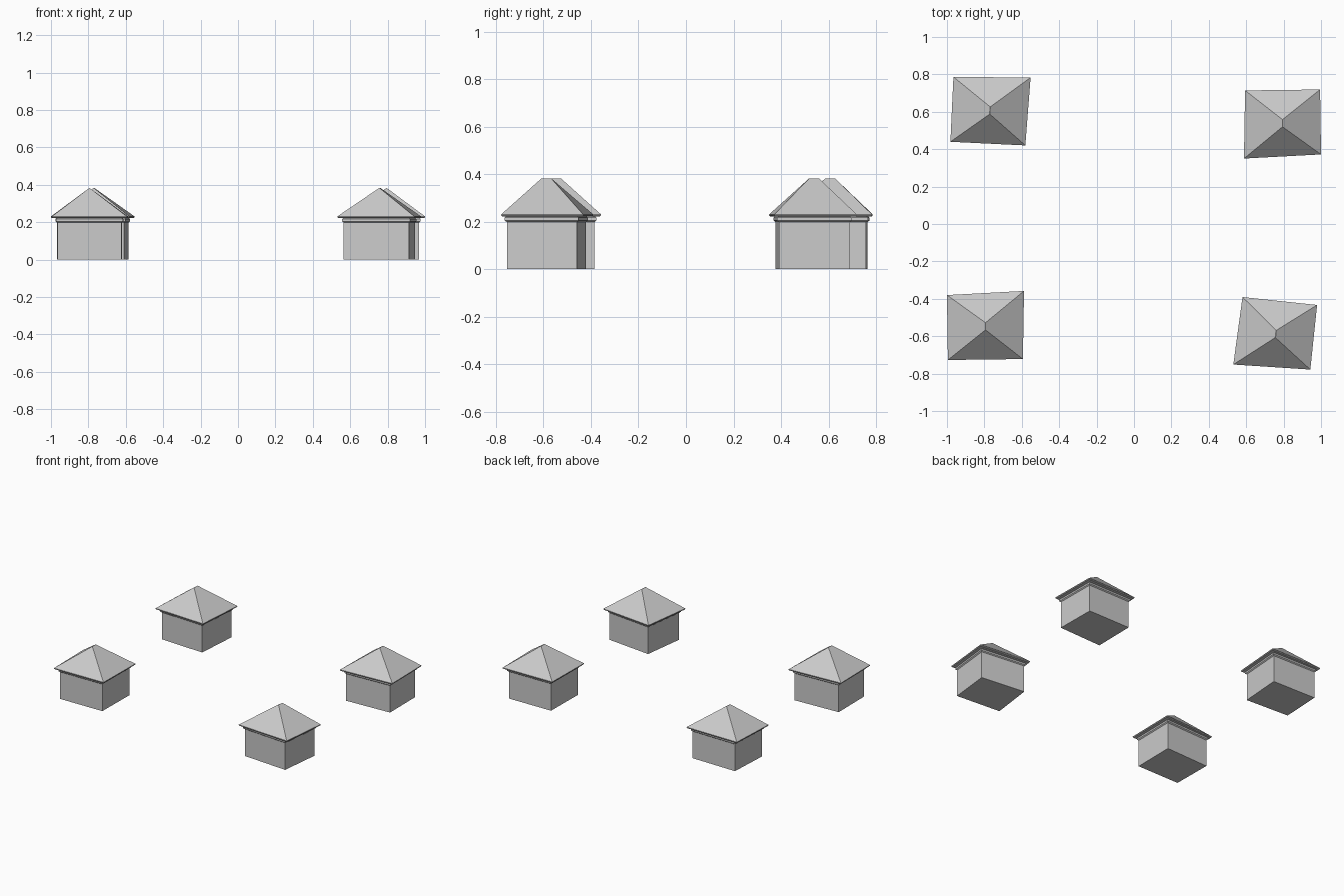
import bpy, bmesh
from math import radians

if "Cube" in bpy.data.objects:
    bpy.data.objects.remove(bpy.data.objects["Cube"])

# Slightly skewed plan outlines shared by all four huts
ROOF = [(-.206, -.189), (.206, -.167), (.201, .180), (-.200, .175)]
WALL = [(-.175, -.162), (.174, -.147), (.171, .150), (-.171, .147)]
RIDGE = [(-.001, -.02), (.001, -.02), (.001, .02), (-.001, .02)]


def grow(outline, d):
    return [(x + (d if x > 0 else -d), y + (d if y > 0 else -d)) for x, y in outline]


def loft(name, rings):
    """Capped skin through a list of (outline, height) rings."""
    bm = bmesh.new()
    loops = [[bm.verts.new((x, y, z)) for x, y in outline] for outline, z in rings]
    for a, b in zip(loops, loops[1:]):
        for i in range(4):
            j = (i + 1) % 4
            bm.faces.new((a[i], a[j], b[j], b[i]))
    bm.faces.new(loops[0][::-1])
    bm.faces.new(loops[-1])
    bmesh.ops.recalc_face_normals(bm, faces=bm.faces)
    mesh = bpy.data.meshes.new(name)
    bm.to_mesh(mesh)
    bm.free()
    return mesh


parts = {
    # plain walls with a closed floor
    "walls": loft("walls", [(WALL, 0), (WALL, .22)]),
    # small moulding below the eaves
    "cornice": loft("cornice", [(grow(WALL, -.002), .197), (grow(WALL, .008), .205),
                                (grow(WALL, .008), .217), (grow(WALL, .002), .223)]),
    # hipped roof with a thin eave and very short ridge
    "roof": loft("roof", [(grow(ROOF, -.004), .222), (ROOF, .227), (ROOF, .231), (RIDGE, .383)]),
}

# Hut placements: name, x, y, turn in degrees
huts = [("back_right", .794, .539, 0), ("front_left", -.794, -.547, 180),
        ("front_right", .758, -.588, -6.8), ("back_left", -.770, .607, 176.5)]
for hut, x, y, turn in huts:
    for part, mesh in parts.items():
        ob = bpy.data.objects.new(f"{hut}_{part}", mesh)
        ob.location = (x, y, 0)
        ob.rotation_euler.z = radians(turn)
        bpy.context.collection.objects.link(ob)
